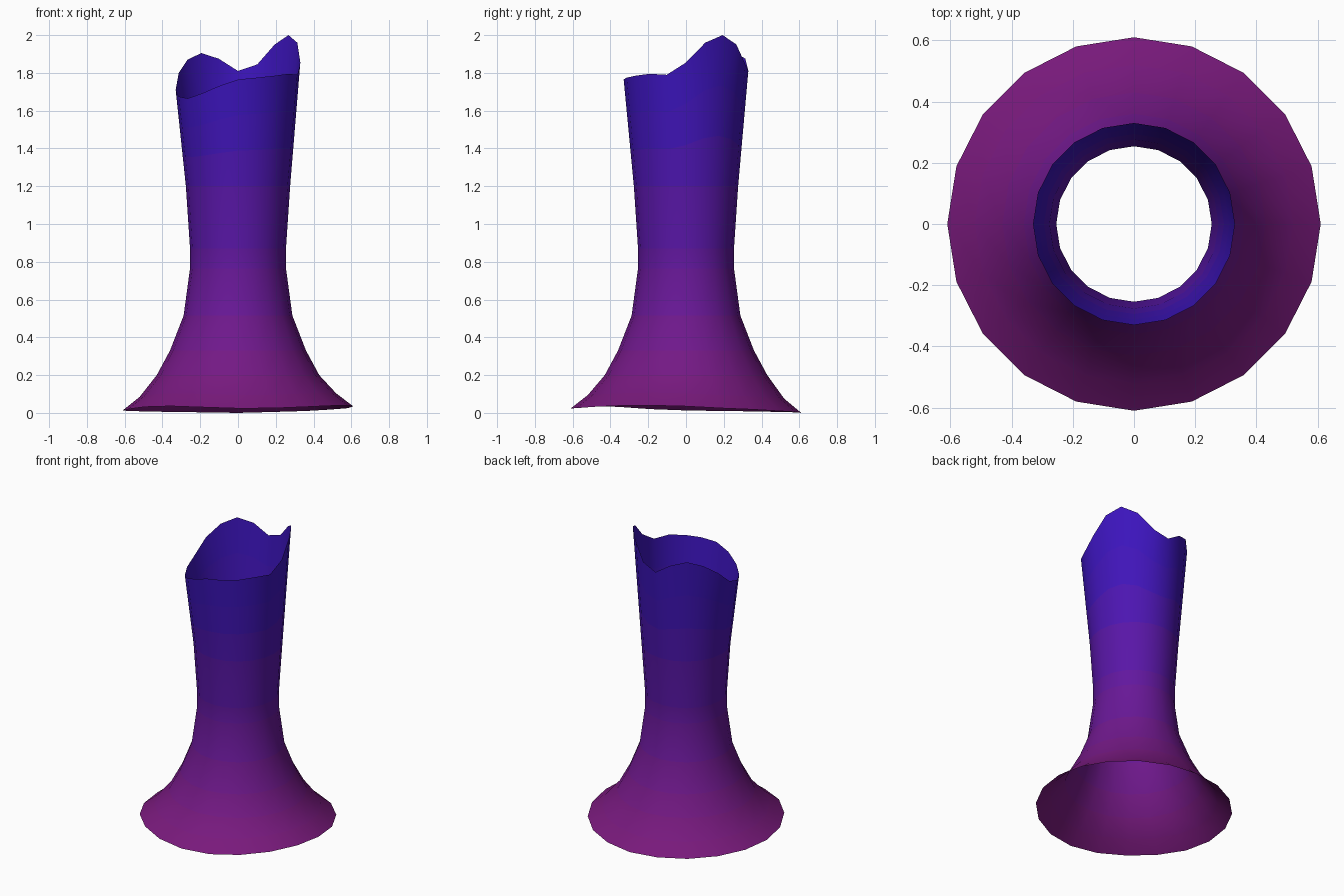
import bpy, bmesh, math

if "Cube" in bpy.data.objects:
    bpy.data.objects.remove(bpy.data.objects["Cube"])

SIDES = 20

# Rim heights, counter-clockwise from +x
top_z = [1.855, 1.96, 2.0, 1.95, 1.845, 1.81, 1.875, 1.905, 1.87, 1.80,
         1.71, 1.675, 1.665, 1.69, 1.73, 1.765, 1.775, 1.785, 1.795, 1.79]
base_z = [0.035, 0.025, 0.018, 0.01, 0.005, 0.0, 0.003, 0.005, 0.008, 0.01,
          0.013, 0.02, 0.032, 0.036, 0.03, 0.024, 0.025, 0.032, 0.038, 0.04]

# Profile between the two rims: radius, height
profile = [(0.43, 0.20), (0.36, 0.33), (0.288, 0.515), (0.254, 0.765),
           (0.254, 0.87), (0.276, 1.20)]
RIM_R = 0.33


def ring_points(k):
    """Radius and height of every side at profile step k."""
    if k == 0:
        return [(0.61, z) for z in base_z]
    if k == 1:
        return [(0.52, 0.075 + 0.8 * z) for z in base_z]
    if k < 8:
        return [profile[k - 2]] * SIDES
    # straight upper wall, split so the colour can fade
    t = (k - 7) / 3
    r, z0 = profile[-1]
    return [(r + (RIM_R - r) * t, z0 + (z - z0) * t) for z in top_z]


RINGS = 11
bm = bmesh.new()
rings = []
for k in range(RINGS):
    ring = []
    for i, (r, z) in enumerate(ring_points(k)):
        a = 2 * math.pi * i / SIDES
        ring.append(bm.verts.new((r * math.cos(a), r * math.sin(a), z)))
    rings.append(ring)

for k in range(RINGS - 1):
    for i in range(SIDES):
        j = (i + 1) % SIDES
        f = bm.faces.new((rings[k][i], rings[k][j], rings[k + 1][j], rings[k + 1][i]))
        f.material_index = k
        f.smooth = True

mesh = bpy.data.meshes.new("flared_tube")
bm.to_mesh(mesh)
bm.free()
tube = bpy.data.objects.new("flared_tube", mesh)
bpy.context.collection.objects.link(tube)

# Fade from magenta foot to blue rim
low, high = (0.19, 0.01, 0.20), (0.045, 0.007, 0.50)
for k in range(RINGS - 1):
    z = (ring_points(k)[0][1] + ring_points(k + 1)[0][1]) / 2
    t = min(1, max(0, (z - 0.1) / 1.5))
    mat = bpy.data.materials.new(f"fade_{k}")
    mat.diffuse_color = (*[a + (b - a) * t for a, b in zip(low, high)], 1)
    mat.use_nodes = True
    mat.node_tree.nodes["Principled BSDF"].inputs["Base Color"].default_value = mat.diffuse_color
    mesh.materials.append(mat)
